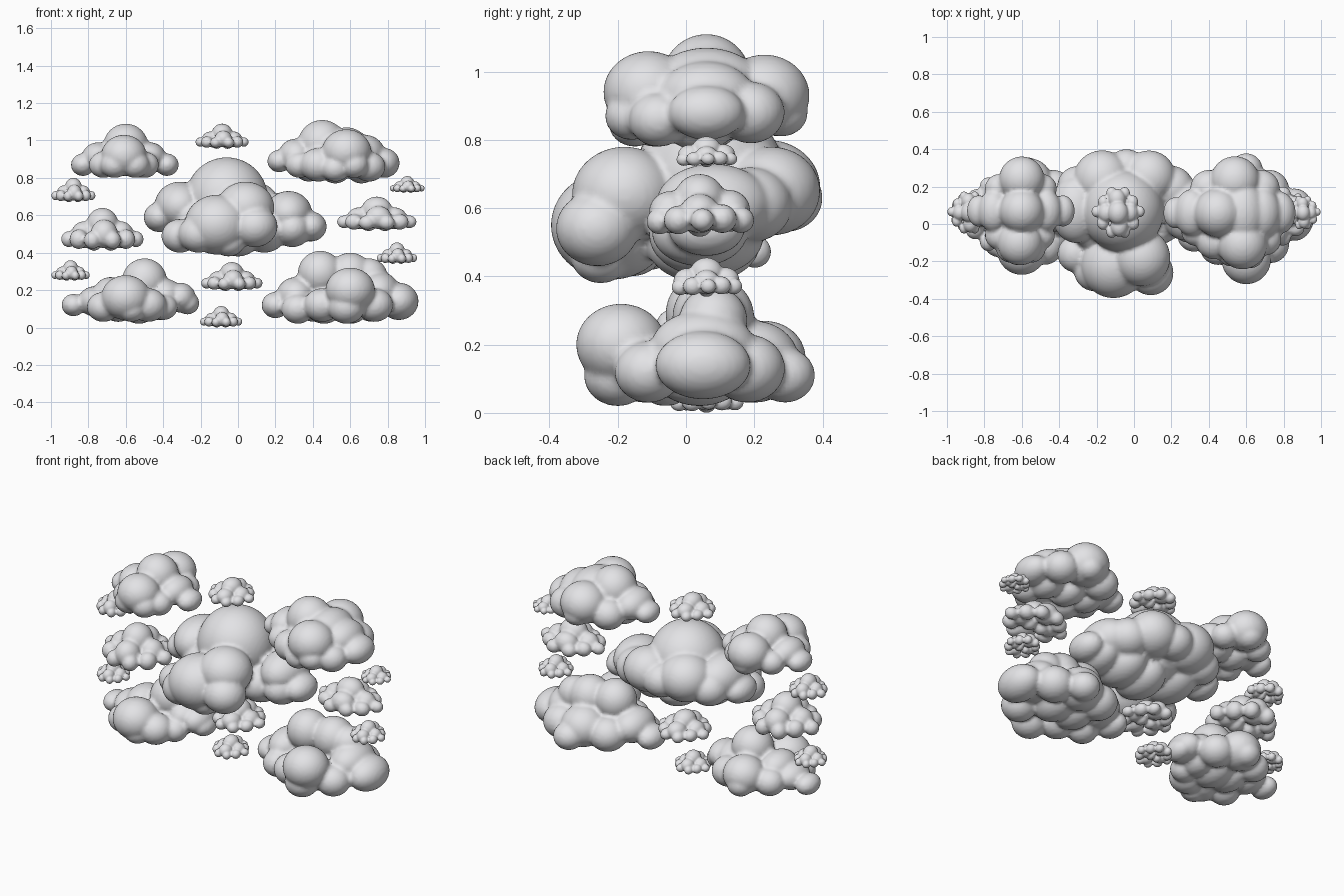
import bpy
import bmesh
from mathutils import Matrix, Vector

default_cube = bpy.data.objects.get("Cube")
if default_cube:
    bpy.data.objects.remove(default_cube, do_unlink=True)

# One pale grey for every cloud
cloud_grey = bpy.data.materials.new("cloud_grey")
cloud_grey.use_nodes = True
colour = (0.77, 0.77, 0.79, 1)
cloud_grey.diffuse_color = colour
cloud_grey.node_tree.nodes["Principled BSDF"].inputs["Base Color"].default_value = colour

# Puff shapes: round crowns, arms that are deep, flanks that are a little wide
CROWN = Vector((1, 1, 1))
ARM = Vector((1.05, 1.4, 1))
FLANK = Vector((1.1, 1.1, 1))


def add_puff(bm, centre, radii):
    """Add one ball with its own radius along each axis."""
    bmesh.ops.create_icosphere(
        bm, subdivisions=4, radius=1,
        matrix=Matrix.Translation(centre) @ Matrix.Diagonal((*radii, 1)))


def finish_cloud(name, bm, voxel):
    """Turn the puffs into one object with a single soft skin."""
    mesh = bpy.data.meshes.new(name)
    bm.to_mesh(mesh)
    bm.free()
    mesh.materials.append(cloud_grey)
    cloud = bpy.data.objects.new(name, mesh)
    bpy.context.collection.objects.link(cloud)

    skin = cloud.modifiers.new("skin", "REMESH")
    skin.mode = "VOXEL"
    skin.voxel_size = voxel
    skin.use_smooth_shade = True
    soften = cloud.modifiers.new("soften", "SMOOTH")
    soften.factor = 0.5
    soften.iterations = 1


def large_cloud(name, crowns, arms, flanks):
    """Build a cloud from puffs given in hundredths as x, y, z, radius."""
    bm = bmesh.new()
    for shape, puffs in ((CROWN, crowns), (ARM, arms), (FLANK, flanks)):
        for x, y, z, radius in puffs:
            add_puff(bm, Vector((x, y, z)) / 100, shape * radius / 100)
    finish_cloud(name, bm, voxel=0.012)


def simple_cloud(name, centre, base, width, depth, height):
    """Build a crown with two tapering arms, a front and a back."""
    puffs = [(0, 0, 29, 19), (2, -22, 19, 16), (-2, 22, 20, 16)]
    for side in (-1, 1):
        puffs += [
            (side * 22, 0, 18, 15), (side * 40, 2, 13, 9),
            (side * 28, -16, 13, 11), (side * 26, 17, 14, 11),
            (side * 12, -30, 12, 10), (side * 12, 31, 13, 10),
            (side * 10, 0, 10, 10),
        ]
    size = Vector((width, depth / 0.82, height / 0.48)) / 100
    origin = Vector((*centre, base))
    bm = bmesh.new()
    for x, y, z, radius in puffs:
        add_puff(bm, origin + size * Vector((x, y, z)), size * radius)
    finish_cloud(name, bm, voxel=width / 45)


# Large centre cloud: long middle row, low front row, raised back row
large_cloud(
    "centre_cloud",
    crowns=[(-6, 7, 69, 22)],
    arms=[
        (-42, 7, 59, 8), (-31, 8, 65, 13), (-22, 4, 57, 13),
        (27, 8, 61, 12), (39, 6, 54, 8), (29, 4, 53, 10),
        (14, 6, 52, 12), (0, 5, 50, 12),
    ],
    flanks=[
        (4, -18, 64, 14), (-11, -22, 55, 16), (-31, -16, 49, 9),
        (9, -26, 54, 11), (-5, -25, 46, 8), (-21, -25, 50, 10),
        (-17, 24, 66, 14), (8, 25, 65, 13), (-30, 20, 61, 10),
        (-4, 29, 63, 10), (20, 19, 61, 11),
    ])

# Upper clouds
large_cloud(
    "upper_left_cloud",
    crowns=[(-60, 7, 97, 12)],
    arms=[
        (-75, 7, 91, 8), (-83, 7, 87, 6), (-47, 7, 91, 8),
        (-38, 7, 87, 6), (-66, 6, 88, 8), (-54, 6, 88, 8),
    ],
    flanks=[
        (-61, -10, 92, 11), (-72, -6, 87, 7), (-50, -6, 87, 7),
        (-66, -13, 87, 7), (-55, -13, 87, 7),
        (-60, 24, 93, 11), (-72, 19, 88, 7), (-49, 19, 88, 7),
        (-60, 27, 88, 7),
    ])
large_cloud(
    "upper_right_cloud",
    crowns=[(45, 6, 98, 13)],
    arms=[
        (58, 6, 95, 12), (68, 6, 93, 10), (78, 6, 88, 8),
        (31, 6, 92, 9), (22, 6, 89, 6), (38, 5, 86, 8), (52, 5, 85, 8),
        (66, 4, 85, 8),
    ],
    flanks=[
        (58, -11, 94, 12), (70, -8, 86, 8), (43, -9, 87, 9),
        (52, -15, 85, 7), (33, -4, 87, 7), (62, -16, 87, 7),
        (54, 23, 93, 12), (68, 19, 88, 9), (40, 19, 88, 9),
        (55, 28, 88, 7),
    ])

# Lower clouds
large_cloud(
    "lower_left_cloud",
    crowns=[(-50, 6, 25, 12)],
    arms=[
        (-68, 6, 18, 9), (-77, 5, 14, 8), (-88, 6, 12, 6),
        (-39, 6, 17, 9), (-31, 6, 16, 8), (-27, 6, 13, 6),
        (-53, 4, 12, 10), (-64, 4, 12, 9), (-42, 5, 12, 8),
    ],
    flanks=[
        (-60, -14, 16, 12), (-72, -9, 11, 8), (-48, -12, 12, 9),
        (-57, -17, 10, 7), (-40, -5, 11, 7),
        (-56, 23, 16, 11), (-70, 18, 13, 8), (-43, 19, 13, 9),
        (-57, 28, 12, 7),
    ])
large_cloud(
    "lower_right_cloud",
    crowns=[(44, 6, 29, 12), (60, 8, 28, 12), (70, 8, 27, 10)],
    arms=[
        (75, 5, 19, 11), (86, 5, 14, 10), (31, 6, 17, 10),
        (20, 5, 12, 7), (46, 4, 12, 10), (60, 4, 12, 10),
    ],
    flanks=[
        (60, -19, 20, 12), (45, -12, 12, 9), (58, -20, 11, 9),
        (73, -11, 12, 9), (32, -6, 10, 8),
        (56, 20, 15, 12), (72, 18, 13, 10), (41, 18, 13, 10),
        (60, 29, 11, 8),
    ])

# Medium side clouds
simple_cloud("middle_left_cloud", (-0.725, 0.05), base=0.41,
             width=0.45, depth=0.4, height=0.23)
simple_cloud("middle_right_cloud", (0.742, 0.04), base=0.515,
             width=0.435, depth=0.32, height=0.185)

# Little clouds: name, centre across, base, width, height
little_clouds = [
    ("little_top_cloud", -0.085, 0.955, 0.29, 0.135),
    ("little_upper_left_cloud", -0.88, 0.67, 0.24, 0.13),
    ("little_upper_right_cloud", 0.905, 0.72, 0.19, 0.09),
    ("little_lower_right_cloud", 0.85, 0.34, 0.22, 0.115),
    ("little_lower_left_cloud", -0.895, 0.25, 0.21, 0.11),
    ("little_centre_cloud", -0.033, 0.195, 0.335, 0.155),
    ("little_bottom_cloud", -0.09, 0, 0.23, 0.115),
]
for name, x, base, width, height in little_clouds:
    simple_cloud(name, (x, 0.06), base, width, width * 0.95, height)
